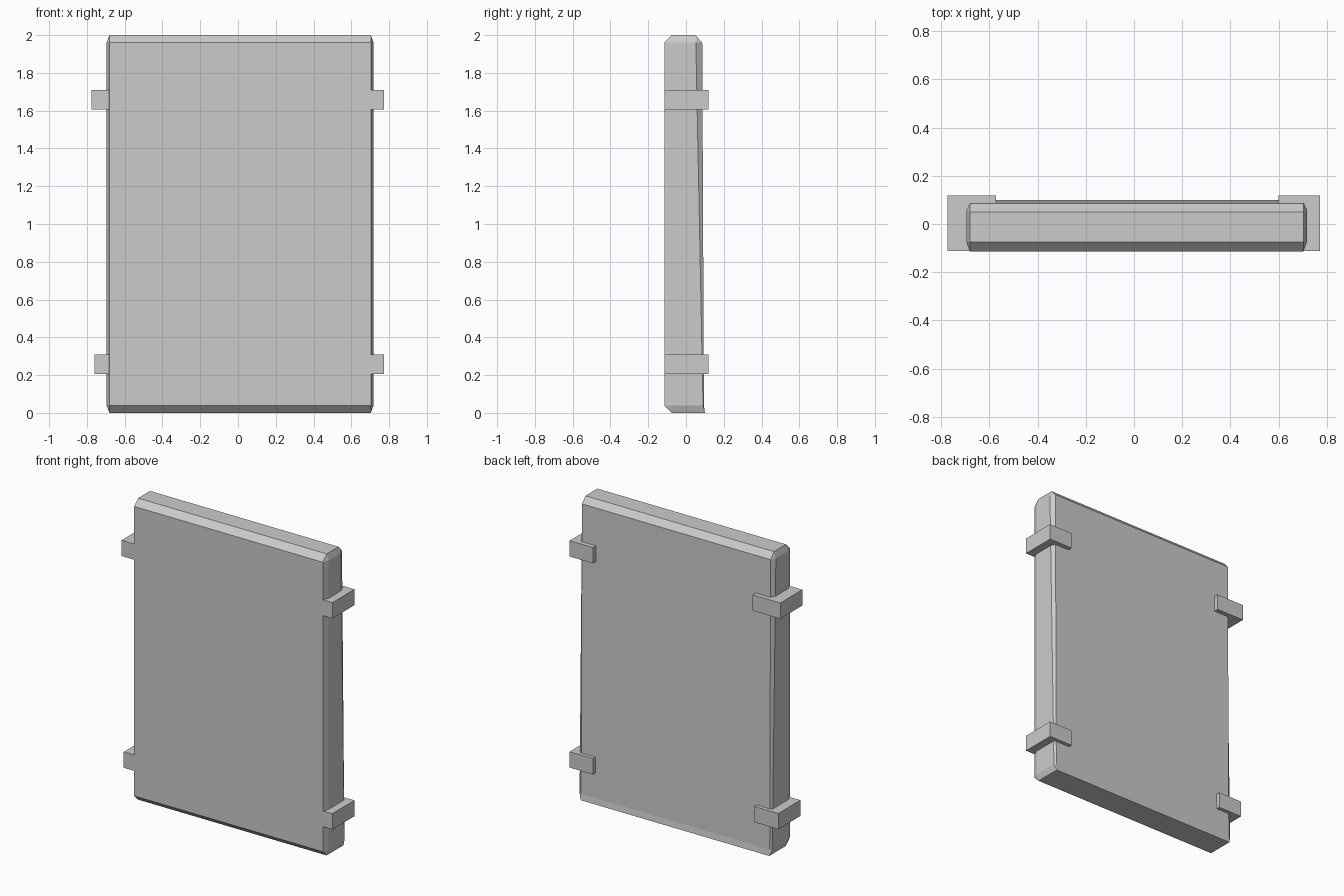
import bpy, bmesh

cube = bpy.data.objects.get("Cube")
if cube:
    bpy.data.objects.remove(cube, do_unlink=True)

# Single grey paint
grey = bpy.data.materials.new("plain_grey")
grey.use_nodes = True
colour = (0.6, 0.6, 0.6, 1)
grey.diffuse_color = colour
grey.node_tree.nodes["Principled BSDF"].inputs["Base Color"].default_value = colour


def loft(name, rings):
    """Skin matching rings of points and cap both ends."""
    bm = bmesh.new()
    loops = [[bm.verts.new(p) for p in ring] for ring in rings]
    for low, high in zip(loops, loops[1:]):
        n = len(low)
        for i in range(n):
            j = (i + 1) % n
            bm.faces.new((low[i], low[j], high[j], high[i]))
    bm.faces.new(loops[0][::-1])
    bm.faces.new(loops[-1])
    bmesh.ops.remove_doubles(bm, verts=bm.verts, dist=0.0001)
    bmesh.ops.recalc_face_normals(bm, faces=bm.faces)
    mesh = bpy.data.meshes.new(name)
    bm.to_mesh(mesh)
    bm.free()
    mesh.materials.append(grey)
    obj = bpy.data.objects.new(name, mesh)
    bpy.context.collection.objects.link(obj)
    return obj


# Panel: chamfered slab, the back chamfer fades out towards the bottom
MID, HALF, CHAMFER = 0.011, 0.707, 0.015


def panel_ring(z, front, front_side, back_side, back, inset=0.0):
    flat = HALF - CHAMFER
    side = HALF - inset
    right = [(flat, front), (side, front_side), (side, back_side), (flat, back)]
    left = [(-x, y) for x, y in reversed(right)]
    return [(MID + x, y, z) for x, y in right + left]


loft("panel", [
    panel_ring(0.0, -0.075, -0.075, 0.1, 0.1, CHAMFER),
    panel_ring(0.04, -0.115, -0.075, 0.09, 0.095),
    panel_ring(1.96, -0.115, -0.075, 0.052, 0.086),
    panel_ring(2.0, -0.075, -0.075, 0.05, 0.05, CHAMFER),
])

# Clips: L-shaped brackets hugging the side edges, with a jaw on the back
FRONT, BACK, JAW, ROOT = -0.113, 0.118, 0.087, 0.67


def clip(name, side, outer, inner, z):
    profile = [(outer, FRONT), (outer, BACK), (inner, BACK),
               (inner, JAW), (ROOT, JAW), (ROOT, FRONT)]
    loft(name, [[(side * x, y, h) for x, y in profile] for h in (z, z + 0.105)])


for level, z, right_outer, right_inner in (("upper", 1.605, 0.775, 0.572),
                                           ("lower", 0.205, 0.76, 0.585)):
    clip(level + "_left_clip", 1, 0.772, 0.6, z)
    clip(level + "_right_clip", -1, right_outer, right_inner, z)
